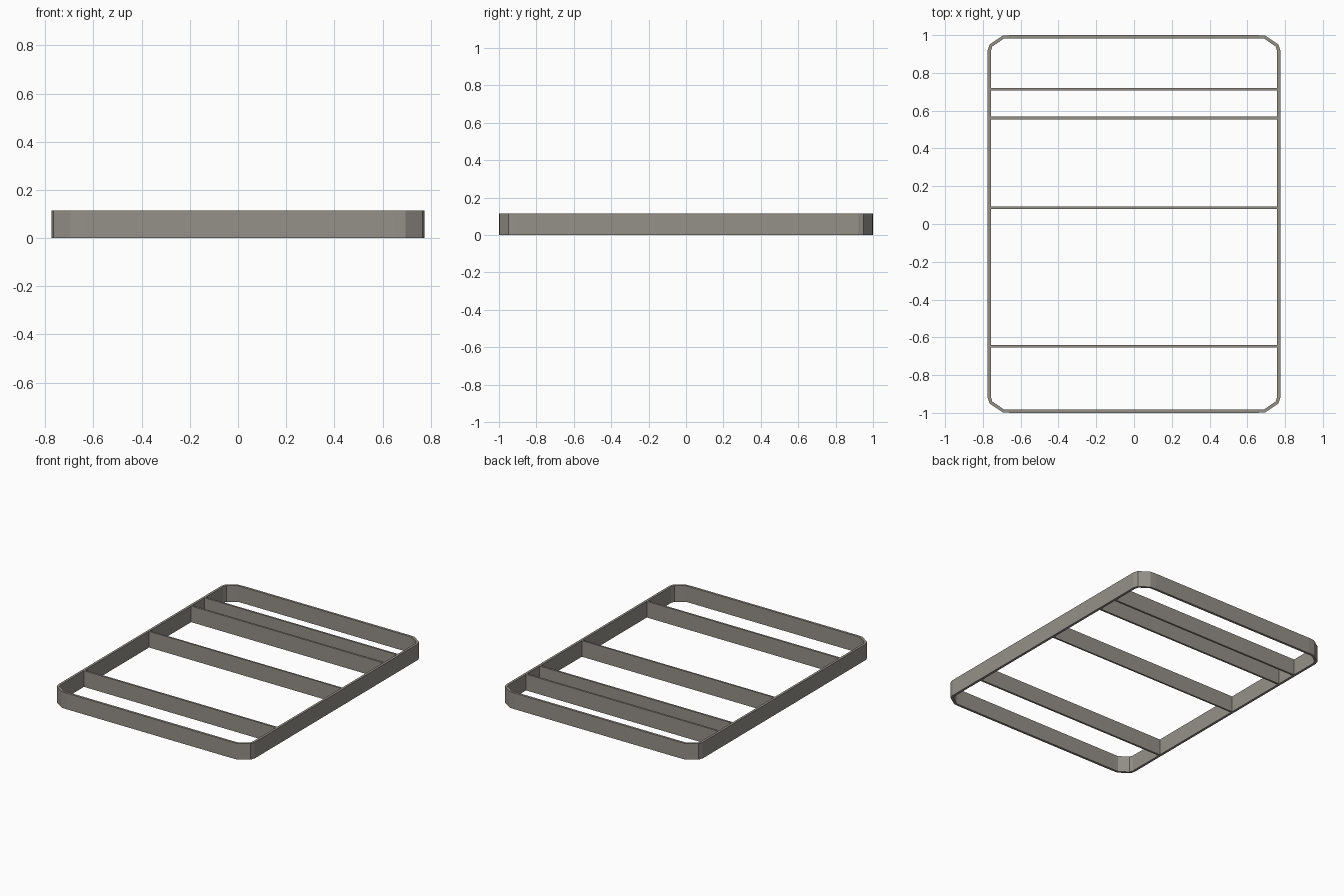
import bpy, bmesh

if "Cube" in bpy.data.objects:
    bpy.data.objects.remove(bpy.data.objects["Cube"])

H = 0.115      # frame height
T = 0.017      # wall thickness

metal = bpy.data.materials.new("warm grey metal")
metal.diffuse_color = (0.30, 0.28, 0.25, 1)
metal.use_nodes = True
metal.node_tree.nodes["Principled BSDF"].inputs["Base Color"].default_value = metal.diffuse_color


def finish(name, bm):
    bmesh.ops.recalc_face_normals(bm, faces=bm.faces)
    mesh = bpy.data.meshes.new(name)
    bm.to_mesh(mesh)
    bm.free()
    mesh.materials.append(metal)
    obj = bpy.data.objects.new(name, mesh)
    bpy.context.collection.objects.link(obj)
    return obj


def loop(corner):
    """Mirror one corner's points into a full closed outline."""
    c = corner
    return (c + [(-x, y) for x, y in reversed(c)]
            + [(-x, -y) for x, y in c] + [(x, -y) for x, y in reversed(c)])


# Outer rail: a rectangular ring with faceted corners
outer = loop([(0.775, 0.92), (0.765, 0.95), (0.695, 0.997), (0.65, 1.0)])
inner = loop([(0.775 - T, 0.915), (0.75, 0.94), (0.688, 0.982), (0.65, 1.0 - T)])
bm = bmesh.new()
rings = [[bm.verts.new((x, y, z)) for x, y in pts]
         for pts, z in ((outer, 0), (outer, H), (inner, H), (inner, 0))]
n = len(outer)
for a in range(4):
    r, s = rings[a], rings[(a + 1) % 4]
    for i in range(n):
        j = (i + 1) % n
        bm.faces.new((r[i], r[j], s[j], s[i]))
finish("outer_rail", bm)

# Cross bars spanning between the side rails
for k, (y, t) in enumerate([(0.714, 0.014), (0.561, 0.014), (0.086, 0.012), (-0.648, 0.014)]):
    bm = bmesh.new()
    bmesh.ops.create_cube(bm, size=1)
    for v in bm.verts:
        v.co = (v.co.x * 2 * (0.775 - T), y + v.co.y * t, H / 2 + v.co.z * H)
    finish(f"cross_bar_{k + 1}", bm)
